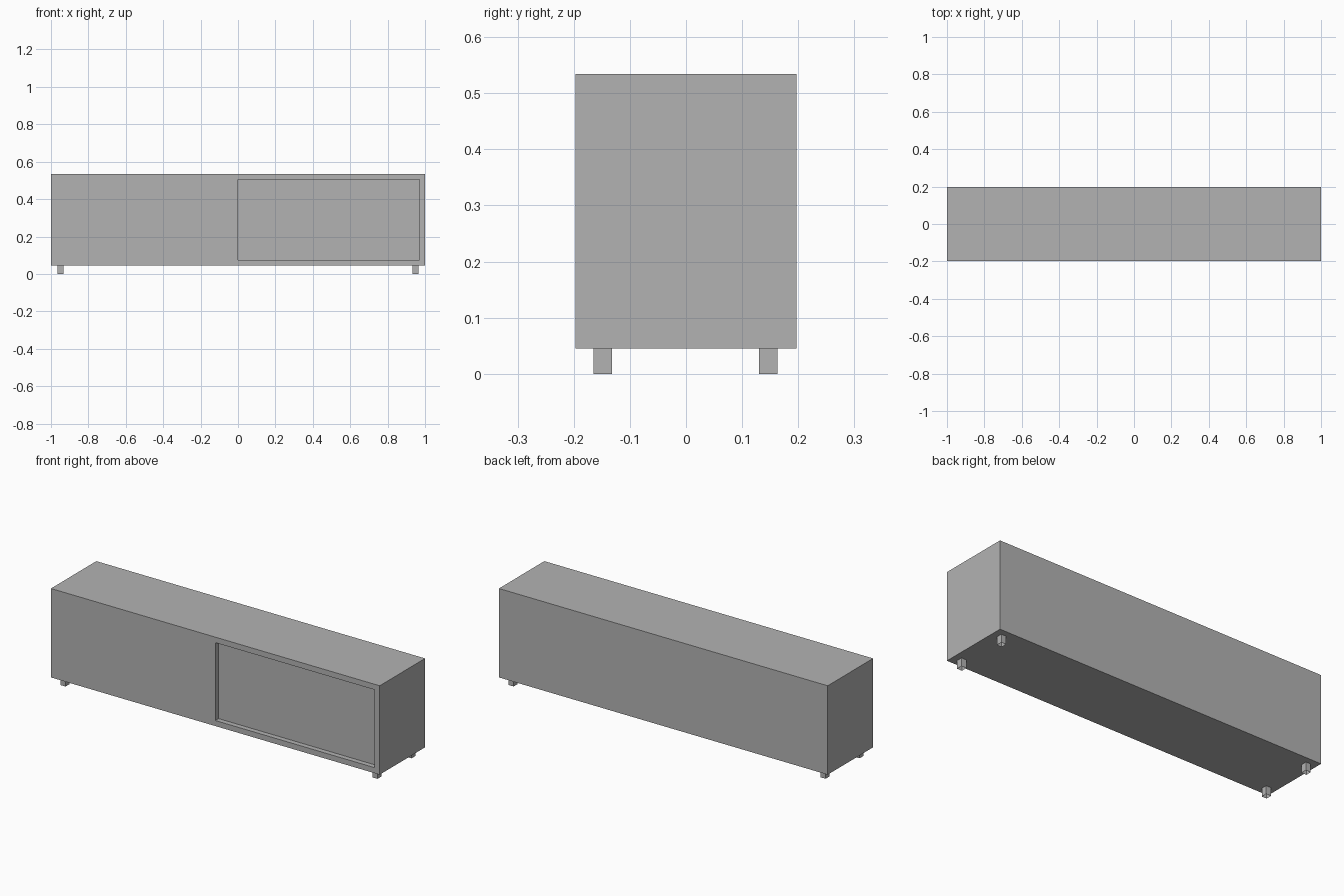
import bpy
import bmesh
from mathutils import Matrix, Vector

default = bpy.data.objects.get("Cube")
if default:
    bpy.data.objects.remove(default, do_unlink=True)

WIDTH, DEPTH, TOP, LEG_H = 2.0, 0.394, 0.534, 0.045
FRAME, RECESS = 0.043, 0.028

grey = bpy.data.materials.new("plain grey")
grey.use_nodes = True
colour = (0.45, 0.45, 0.45, 1)
grey.diffuse_color = colour
grey.node_tree.nodes["Principled BSDF"].inputs["Base Color"].default_value = colour


def box(bm, centre, size):
    matrix = Matrix.Translation(centre) @ Matrix.Diagonal((*size, 1))
    bmesh.ops.create_cube(bm, size=1, matrix=matrix)


def facing(bm, direction):
    bm.normal_update()
    return max(bm.faces, key=lambda f: f.normal.dot(Vector(direction)))


def finish(bm, name):
    mesh = bpy.data.meshes.new(name)
    bm.to_mesh(mesh)
    bm.free()
    mesh.materials.append(grey)
    obj = bpy.data.objects.new(name, mesh)
    bpy.context.collection.objects.link(obj)


# Cabinet body, with an open recess in the left half of its front
bm = bmesh.new()
box(bm, (0, 0, (TOP + LEG_H) / 2), (WIDTH, DEPTH, TOP - LEG_H))
front = facing(bm, (0, -1, 0))
bmesh.ops.inset_individual(bm, faces=[front], thickness=FRAME)
for v in front.verts:
    if v.co.x < 0:
        v.co.x = 0
panel = bmesh.ops.extrude_discrete_faces(bm, faces=[front])["faces"][0]
bmesh.ops.translate(bm, verts=panel.verts, vec=(0, RECESS, 0))
finish(bm, "cabinet_body")

# Four short square legs, hollow from below
for side, x in (("left", 0.949), ("right", -0.949)):
    for end, y in (("front", -0.148), ("back", 0.147)):
        bm = bmesh.new()
        box(bm, (x, y, LEG_H / 2), (0.03, 0.033, LEG_H))
        bmesh.ops.delete(bm, geom=[facing(bm, (0, 0, -1))], context="FACES_ONLY")
        finish(bm, f"{end}_{side}_leg")
